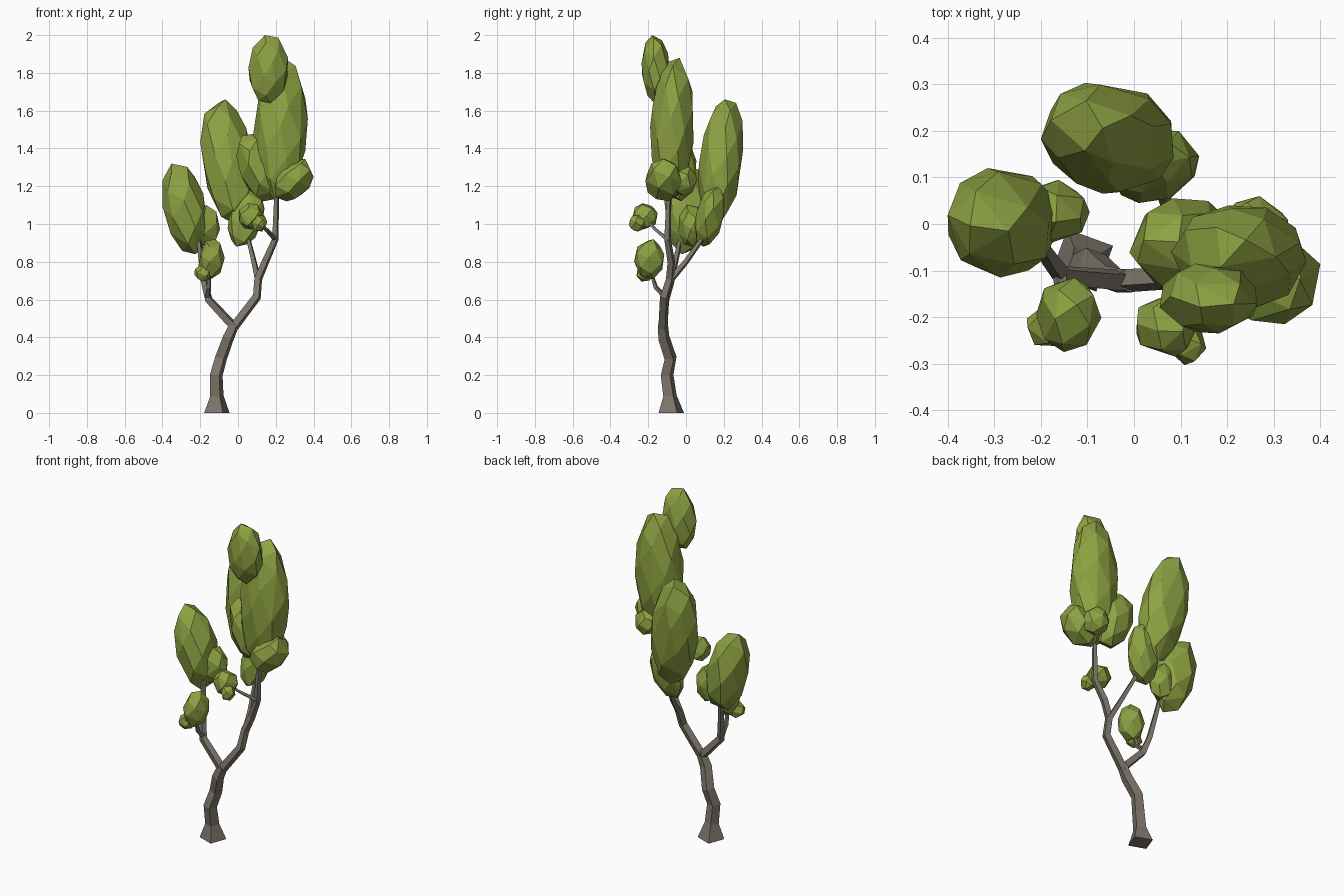
import bpy, bmesh, math, random
from mathutils import Vector

if "Cube" in bpy.data.objects:
    bpy.data.objects.remove(bpy.data.objects["Cube"])

random.seed(4)


def material(name, color):
    m = bpy.data.materials.new(name)
    m.diffuse_color = (*color, 1)
    m.use_nodes = True
    m.node_tree.nodes["Principled BSDF"].inputs["Base Color"].default_value = m.diffuse_color
    return m


LEAF = material("leaf green", (0.27, 0.36, 0.055))
BARK = material("bark grey", (0.205, 0.18, 0.145))


def finish(bm, name, mat):
    bmesh.ops.recalc_face_normals(bm, faces=bm.faces)
    me = bpy.data.meshes.new(name)
    bm.to_mesh(me)
    bm.free()
    me.materials.append(mat)
    ob = bpy.data.objects.new(name, me)
    bpy.context.collection.objects.link(ob)


def limb(name, path, turn=25):
    """Four-sided tapered tube through (x, y, z, radius) points."""
    bm = bmesh.new()
    pts = [Vector(p[:3]) for p in path]
    rings = []
    for i, p in enumerate(pts):
        a, b = pts[max(i - 1, 0)], pts[min(i + 1, len(pts) - 1)]
        t = (b - a).normalized()
        if i == 0 and p.z == 0:
            t = Vector((0, 0, 1))          # flat foot on the ground
        q = Vector((0, 0, 1)).rotation_difference(t)
        ring = []
        for k in range(4):
            ang = math.radians(turn + 90 * k)
            off = Vector((math.cos(ang), math.sin(ang), 0)) * path[i][3]
            ring.append(bm.verts.new(p + q @ off))
        rings.append(ring)
    for r, s in zip(rings, rings[1:]):
        for k in range(4):
            j = (k + 1) % 4
            bm.faces.new((r[k], r[j], s[j], s[k]))
    bm.faces.new(rings[0][::-1])
    bm.faces.new(rings[-1])
    finish(bm, name, BARK)


def leaf_clump(name, xr, yr, zr, lean=(0, 0), n=28):
    """Faceted convex clump filling the given x, y, z ranges, leaning with height."""
    spin = random.uniform(0, 6.28)
    pts = []
    for i in range(n):
        z = 1 - 2 * (i + 0.5) / n
        a = spin + i * 2.39996 + random.uniform(-0.2, 0.2)
        r = math.sqrt(1 - z * z)
        pts.append([r * math.cos(a) + lean[0] * z, r * math.sin(a) + lean[1] * z, z])
    for ax, (lo, hi) in enumerate((xr, yr, zr)):
        a, b = min(p[ax] for p in pts), max(p[ax] for p in pts)
        for p in pts:
            p[ax] = lo + (p[ax] - a) / (b - a) * (hi - lo)
    bm = bmesh.new()
    for p in pts:
        bm.verts.new(p)
    bmesh.ops.convex_hull(bm, input=bm.verts)
    bmesh.ops.dissolve_limit(bm, angle_limit=math.radians(9), verts=bm.verts, edges=bm.edges)
    finish(bm, name, LEAF)


# Trunk and branches
limb("trunk", [(-.112, -.078, 0, .074), (-.112, -.085, .09, .039), (-.115, -.1, .2, .037),
               (-.09, -.082, .29, .035), (-.05, -.118, .4, .033), (-.015, -.122, .475, .028)])
limb("right_branch", [(-.025, -.122, .45, .027), (.1, -.115, .615, .025), (.107, -.085, .71, .023),
                      (.145, -.078, .8, .022), (.198, -.098, .92, .019), (.205, -.09, 1.18, .013)])
limb("left_branch", [(-.015, -.122, .45, .026), (-.155, -.11, .6, .023), (-.178, -.08, .69, .019),
                     (-.2, -.045, .85, .015), (-.215, -.02, .98, .011)])
limb("back_branch", [(.107, -.085, .7, .019), (.085, 0, .8, .016), (.05, .1, .94, .012),
                     (.02, .14, 1.08, .008)])
limb("left_twig", [(-.16, -.105, .61, .016), (-.155, -.16, .665, .013), (-.15, -.19, .76, .008)])
limb("right_twig", [(.198, -.1, .92, .014), (.15, -.16, .97, .011), (.09, -.21, 1.02, .007)])

# Foliage on the right branch
leaf_clump("leaves_right_tall", (.08, .37), (-.19, .04), (1.13, 1.88), (.05, .1), 36)
leaf_clump("leaves_top", (.055, .265), (-.235, -.085), (1.64, 2.0), (.05, -.1))
leaf_clump("leaves_right_inner", (-.01, .23), (-.14, .055), (1.12, 1.48), (-.4, 0))
leaf_clump("leaves_right_outer", (.195, .4), (-.215, -.02), (1.12, 1.345), (.3, 0), 20)
leaf_clump("leaves_right_rear", (.19, .335), (-.09, .06), (1.15, 1.31), (0, 0), 20)
leaf_clump("leaves_right_twig", (.005, .14), (-.285, -.15), (.97, 1.11), (0, 0), 20)
leaf_clump("leaves_right_twig_tip", (.07, .155), (-.303, -.215), (.96, 1.05), (0, 0), 16)

# Foliage on the back branch
leaf_clump("leaves_back_tall", (-.2, .085), (.065, .303), (1.0, 1.66), (-.3, .3), 36)
leaf_clump("leaves_back_low", (-.055, .14), (.045, .205), (.88, 1.2), (.3, .4))

# Foliage on the left branch
leaf_clump("leaves_left_tall", (-.4, -.165), (-.115, .12), (.84, 1.32), (-.35, 0), 28)
leaf_clump("leaves_left_inner", (-.25, -.095), (-.04, .095), (.88, 1.1), (0, 0), 20)
leaf_clump("leaves_left_twig", (-.21, -.07), (-.275, -.115), (.71, .92), (.1, 0), 22)
leaf_clump("leaves_left_twig_tip", (-.23, -.14), (-.262, -.17), (.695, .785), (0, 0), 16)
